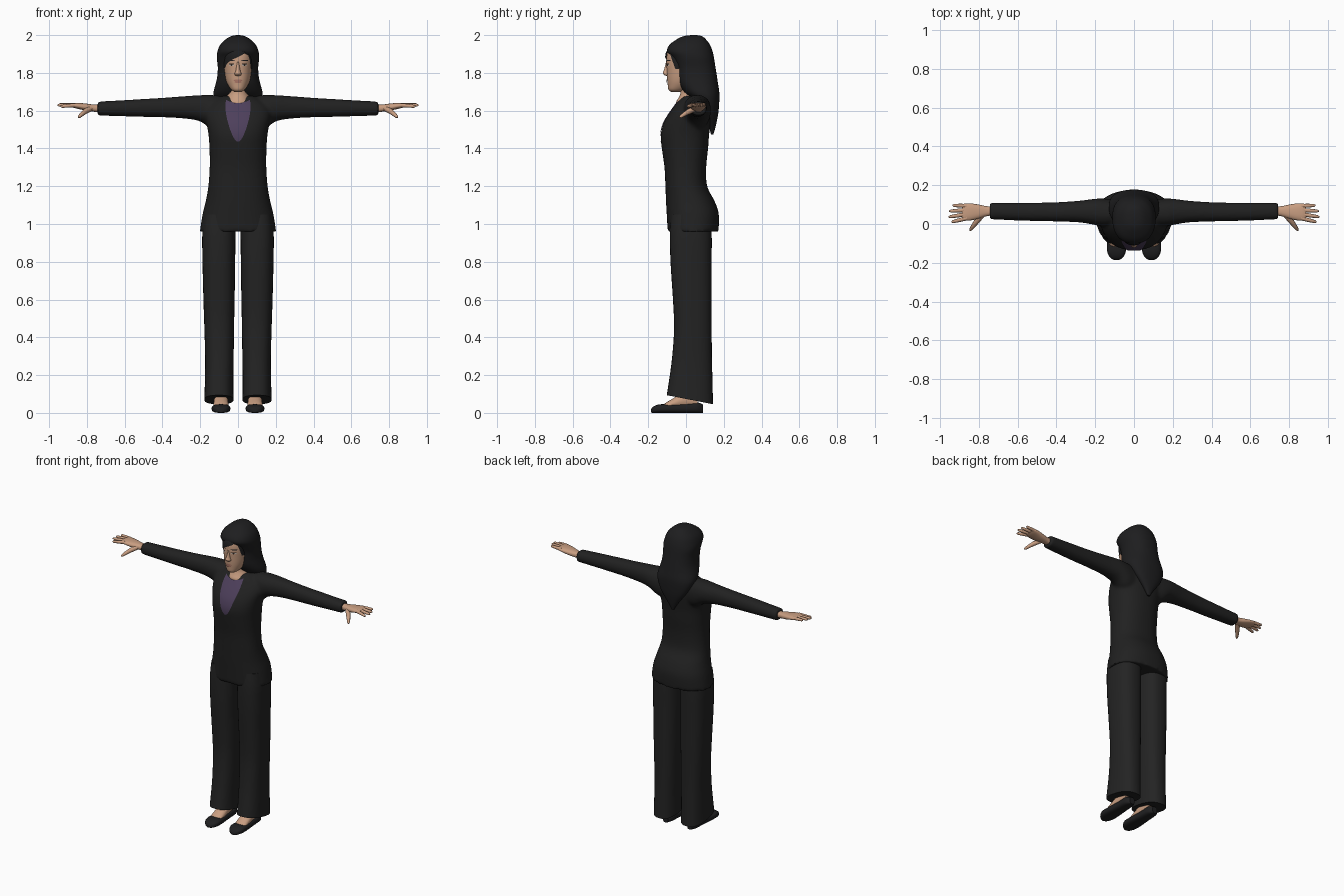
import bpy, bmesh, math
from mathutils import Vector
from mathutils.bvhtree import BVHTree

cube = bpy.data.objects.get("Cube")
if cube:
    bpy.data.objects.remove(cube)


def material(name, r, g, b):
    m = bpy.data.materials.new(name)
    m.use_nodes = True
    m.diffuse_color = (r, g, b, 1)
    bsdf = next(n for n in m.node_tree.nodes if n.type == 'BSDF_PRINCIPLED')
    bsdf.inputs["Base Color"].default_value = (r, g, b, 1)
    bsdf.inputs["Roughness"].default_value = 0.8
    return m


skin = material("skin", .58, .34, .22)
hair_black = material("hair black", .013, .013, .014)
jacket_black = material("jacket black", .015, .015, .015)
trouser_black = material("trouser black", .017, .017, .017)
shoe_black = material("shoe black", .014, .014, .015)
purple = material("shirt purple", .075, .05, .105)
lip_rose = material("lip rose", .42, .19, .14)
eye_white = material("eye white", .6, .55, .5)
eye_dark = material("eye dark", .03, .018, .012)


def spline(rows, steps):
    """Catmull-Rom interpolation of a list of equal-length tuples."""
    out = []
    for i in range(len(rows) - 1):
        a, b = rows[max(i - 1, 0)], rows[i]
        c, d = rows[i + 1], rows[min(i + 2, len(rows) - 1)]
        for s in range(steps):
            t = s / steps
            out.append(tuple(
                q + t / 2 * (r - p + t * (2 * p - 5 * q + 4 * r - w + t * (3 * (q - r) + w - p)))
                for p, q, r, w in zip(a, b, c, d)))
    return out + [rows[-1]]


def add_loft(bm, rings, axis='z', power=2.0, side=1, count=32):
    """Skin rings of (position, lo, hi, lo, hi) along an axis, with capped ends."""
    loops = []
    for t, u0, u1, v0, v1 in spline(rings, 4):
        loop = []
        for k in range(count):
            a = 2 * math.pi * k / count
            c, s = math.cos(a), math.sin(a)
            u = (u0 + u1) / 2 + (u1 - u0) / 2 * math.copysign(abs(c) ** (2 / power), c)
            v = (v0 + v1) / 2 + (v1 - v0) / 2 * math.copysign(abs(s) ** (2 / power), s)
            x, y, z = {'x': (t, u, v), 'y': (u, t, v), 'z': (u, v, t)}[axis]
            loop.append(bm.verts.new((x * side, y, z)))
        loops.append(loop)
    for a, b in zip(loops, loops[1:]):
        for k in range(count):
            j = (k + 1) % count
            bm.faces.new((a[k], a[j], b[j], b[k]))
    bm.faces.new(loops[0])
    bm.faces.new(loops[-1])


def finish(name, bm, mat, closed=True):
    if closed:
        bmesh.ops.recalc_face_normals(bm, faces=bm.faces)
    mesh = bpy.data.meshes.new(name)
    bm.to_mesh(mesh)
    bm.free()
    mesh.materials.append(mat)
    ob = bpy.data.objects.new(name, mesh)
    bpy.context.collection.objects.link(ob)
    bpy.ops.object.select_all(action='DESELECT')
    ob.select_set(True)
    bpy.context.view_layer.objects.active = ob
    bpy.ops.object.shade_smooth_by_angle(angle=math.radians(50))
    return ob


def loft(name, rings, mat, **kw):
    bm = bmesh.new()
    add_loft(bm, rings, **kw)
    return finish(name, bm, mat)


def upright(rows):
    """Rows of (z, half width, front, back) as symmetric rings."""
    return [(z, -w, w, f, b) for z, w, f, b in rows]


def surface(ob):
    bpy.context.view_layer.update()
    return BVHTree.FromObject(ob, bpy.context.evaluated_depsgraph_get())


def patch(name, tree, rows, mat, lift=.004, dip=0, cols=16):
    """Thin sheet of (z, x0, x1) rows laid on the front of a surface."""
    bm, grid, y = bmesh.new(), [], -.08
    for i, (z, x0, x1) in enumerate(rows):
        line = []
        for k in range(cols + 1):
            u = k / cols
            x = x0 + (x1 - x0) * u
            zz = z + dip * (2 * u - 1) ** 2 * max(0, 1 - i / 4)
            hit = tree.ray_cast(Vector((x, -1, zz)), Vector((0, 1, 0)))[0]
            y = hit.y if hit else y
            line.append(bm.verts.new((x, y - lift, zz)))
        grid.append(line)
    for a, b in zip(grid, grid[1:]):
        for k in range(cols):
            bm.faces.new((a[k], b[k], b[k + 1], a[k + 1]))
    return finish(name, bm, mat, closed=False)


def oval(x, z, w, h, tilt=0):
    angles = [math.pi * (.04 + .92 * i / 8) for i in range(9)]
    return [(z + h * math.cos(a), x - w * math.sin(a) + tilt * math.cos(a),
             x + w * math.sin(a) + tilt * math.cos(a)) for a in angles]


# Jacket: torso and sleeves fused into one smooth skin
torso = [(.96, .202, -.097, .172), (1.05, .188, -.102, .174), (1.12, .171, -.106, .152),
         (1.2, .157, -.109, .112), (1.3, .15, -.114, .107), (1.4, .151, -.128, .117),
         (1.47, .156, -.134, .122), (1.53, .166, -.12, .13), (1.58, .175, -.092, .135),
         (1.62, .165, -.064, .135), (1.65, .135, -.042, .13), (1.678, .085, -.015, .11)]
sleeve = [(.06, 0, .12, 1.5, 1.675), (.14, -.015, .13, 1.505, 1.683), (.2, -.005, .13, 1.543, 1.682),
          (.28, .008, .12, 1.558, 1.677), (.4, .013, .112, 1.565, 1.668),
          (.5, .015, .11, 1.567, 1.662), (.6, .018, .11, 1.57, 1.656), (.743, .024, .11, 1.574, 1.648)]
bm = bmesh.new()
add_loft(bm, upright(torso), power=2.3, count=48)
for side in (1, -1):
    add_loft(bm, sleeve, axis='x', power=2.2, side=side)
jacket = finish("jacket", bm, jacket_black)
remesh = jacket.modifiers.new("fuse", 'REMESH')
remesh.mode = 'VOXEL'
remesh.voxel_size = .01
remesh.use_smooth_shade = True
soften = jacket.modifiers.new("soften", 'SMOOTH')
soften.factor = .5
soften.iterations = 4

# Shirt showing in the jacket opening
opening = [(1.64, .064), (1.61, .066), (1.57, .061), (1.53, .051), (1.49, .038), (1.455, .022), (1.437, .006)]
patch("shirt", surface(jacket), [(z, -w, w) for z, w in spline(opening, 3)], purple, dip=.018)

# Neck and head
loft("neck", upright([(1.59, .06, -.02, .09), (1.62, .068, -.045, .1), (1.645, .07, -.052, .1),
                      (1.67, .062, -.038, .095), (1.7, .053, -.028, .09), (1.77, .05, -.028, .08)]), skin)
head = loft("head", upright([(1.7, .02, -.08, -.03), (1.712, .037, -.093, 0), (1.74, .056, -.097, .05),
                             (1.77, .067, -.1, .08), (1.81, .074, -.102, .1), (1.86, .078, -.104, .11),
                             (1.91, .076, -.098, .11), (1.95, .06, -.065, .09), (1.975, .03, -.02, .05)]),
            skin, power=2.2)
loft("nose", upright([(1.862, .006, -.105, -.08), (1.835, .009, -.111, -.08), (1.81, .013, -.119, -.08),
                      (1.797, .018, -.123, -.08), (1.787, .015, -.113, -.08), (1.784, .006, -.1, -.08)]),
     skin, count=16)

# Painted face details
face = surface(head)
patch("upper_lip", face, oval(0, 1.761, .024, .005), lip_rose, lift=.005)
patch("lower_lip", face, oval(0, 1.752, .019, .006), lip_rose, lift=.006)
for side, label in ((1, "left"), (-1, "right")):
    patch(label + "_eye", face, oval(side * .034, 1.842, .015, .005), eye_white, lift=.002)
    patch(label + "_iris", face, oval(side * .034, 1.842, .006, .005), eye_dark, lift=.003)
    patch(label + "_lashes", face, oval(side * .034, 1.847, .017, .0022), eye_dark, lift=.004)
    patch(label + "_brow", face, oval(side * .036, 1.866, .019, .003, -side * .004), hair_black, lift=.003)

# Long hair falling to a point at the back, and a side-swept fringe
loft("hair", upright([(1.475, .008, .132, .145), (1.52, .035, .12, .158), (1.58, .08, .1, .17),
                      (1.63, .112, .06, .175), (1.67, .128, .02, .177), (1.7, .129, -.012, .176),
                      (1.74, .119, -.038, .17), (1.78, .11, -.05, .164), (1.83, .107, -.058, .156),
                      (1.88, .112, -.078, .148), (1.915, .108, -.101, .14), (1.95, .093, -.086, .126),
                      (1.98, .062, -.045, .103), (1.995, .035, -.01, .083), (2, .008, .03, .055)]),
     hair_black, power=2.3, count=48)
patch("fringe", face, [(1.935, -.06, .05), (1.915, -.07, .045), (1.9, -.073, .03), (1.885, -.074, .002),
                       (1.868, -.074, -.035), (1.85, -.074, -.058), (1.825, -.073, -.069)],
      hair_black, lift=.008)
patch("side_lock", face, [(1.93, .035, .062), (1.905, .05, .072), (1.87, .062, .074), (1.82, .068, .073)],
      hair_black, lift=.008)

# Trousers, feet, shoes and hands, once for each side
leg = [(1.05, .008, .18, -.08, .13), (.95, .013, .189, -.085, .136), (.8, .015, .188, -.082, .136),
       (.6, .018, .183, -.069, .136), (.45, .021, .178, -.063, .136), (.3, .023, .174, -.073, .137),
       (.18, .025, .175, -.088, .14), (.07, .024, .178, -.102, .143)]
foot = [(-.118, .062, .12, .02, .045), (-.1, .053, .128, .02, .058), (-.06, .051, .129, .02, .082),
        (0, .055, .125, .02, .12), (.06, .06, .12, .02, .12)]
shoe = [(-.186, .078, .102, .002, .018), (-.172, .056, .124, 0, .034), (-.14, .042, .138, 0, .045),
        (-.09, .042, .138, 0, .046), (0, .05, .13, 0, .05), (.06, .054, .126, 0, .055),
        (.09, .072, .108, 0, .045)]
palm = [(.72, .045, .09, 1.59, 1.632), (.76, .04, .092, 1.594, 1.632), (.8, .028, .1, 1.599, 1.637),
        (.84, .019, .106, 1.608, 1.641), (.87, .018, .106, 1.615, 1.641), (.886, .024, .1, 1.621, 1.637)]
tips = [(.94, .01, 1.622), (.956, .036, 1.629), (.952, .066, 1.632), (.935, .096, 1.634)]

for side, label in ((1, "left"), (-1, "right")):
    bm = bmesh.new()
    add_loft(bm, leg, power=2.5, side=side)
    for v in bm.verts:  # hem rises over the foot
        v.co.z -= max(0, .2 - v.co.z) * 1.5 * (v.co.y - .02)
    finish(label + "_trouser_leg", bm, trouser_black)
    loft(label + "_foot", foot, skin, axis='y', side=side)
    loft(label + "_shoe", shoe, shoe_black, axis='y', power=2.8, side=side)
    loft(label + "_palm", palm, skin, axis='x', power=2.4, side=side)

    curve = bpy.data.curves.new(label + "_fingers", 'CURVE')
    curve.dimensions = '3D'
    curve.bevel_depth = 1
    curve.bevel_resolution = 3
    curve.use_fill_caps = True
    paths = [[(.78, .05, 1.612, .015), (.81, .014, 1.595, .014), (.828, -.01, 1.58, .011),
              (.841, -.028, 1.568, .008), (.845, -.034, 1.564, .003)]]
    for i, (x, y, z) in enumerate(tips):
        base = Vector((.86, .03 + .021 * i, 1.629))
        tip = Vector((x, y, z))
        paths.append([(*base.lerp(tip, t), r) for t, r in ((0, .011), (.5, .01), (.9, .008), (1, .003))])
    for path in paths:
        s = curve.splines.new('POLY')
        s.points.add(len(path) - 1)
        for p, (x, y, z, r) in zip(s.points, path):
            p.co = (x * side, y, z, 1)
            p.radius = r
    curve.materials.append(skin)
    bpy.context.collection.objects.link(bpy.data.objects.new(label + "_fingers", curve))
